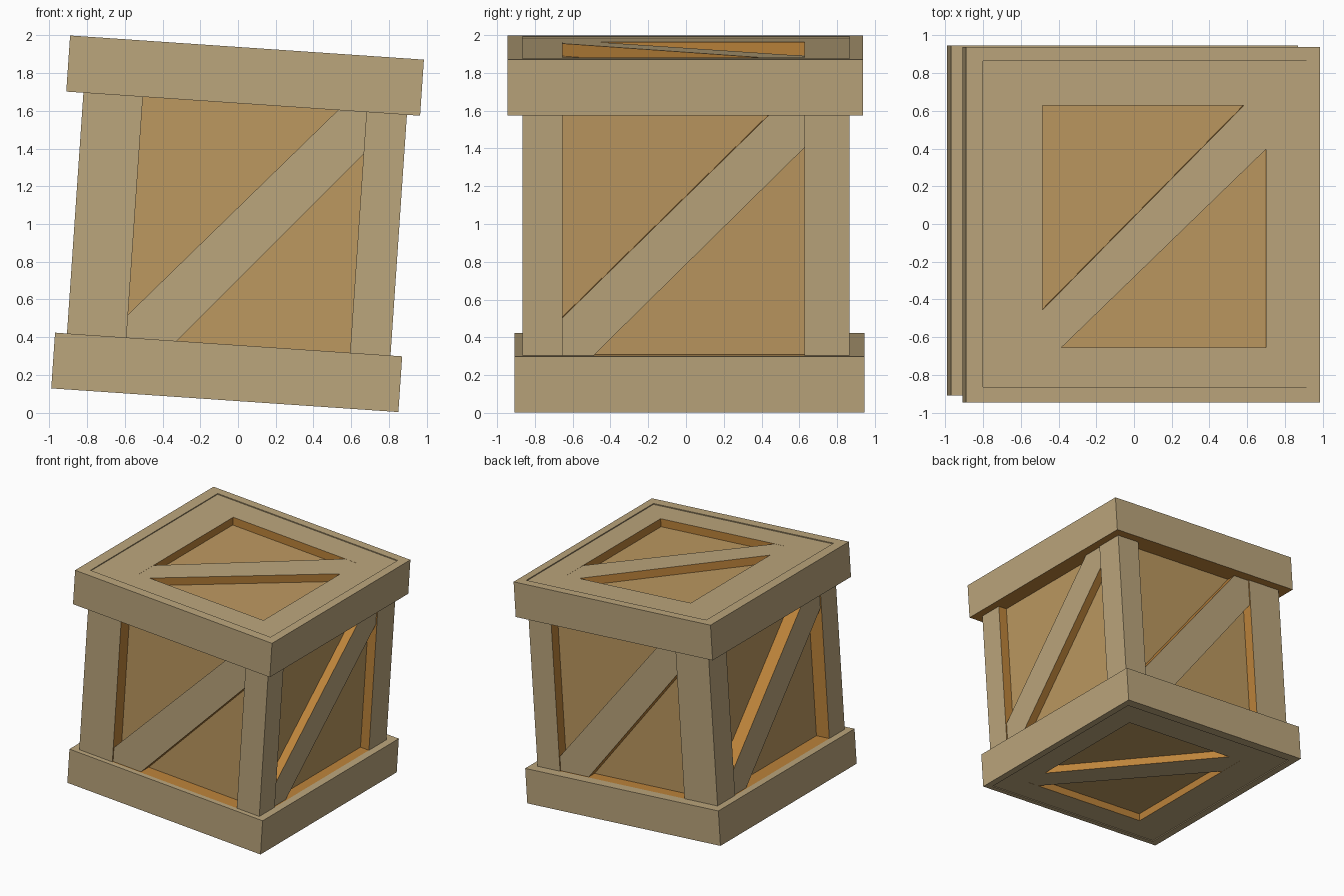
import bpy, bmesh, math
from mathutils import Matrix, Vector

if "Cube" in bpy.data.objects:
    bpy.data.objects.remove(bpy.data.objects["Cube"])

TILT = Matrix.Rotation(math.radians(3.9), 4, 'Y')   # whole crate leans to one side


def material(name, rgb):
    m = bpy.data.materials.new(name)
    m.diffuse_color = (*rgb, 1)
    m.use_nodes = True
    m.node_tree.nodes["Principled BSDF"].inputs["Base Color"].default_value = m.diffuse_color
    return m


MATS = [material("frame_tan", (0.50, 0.38, 0.203)),
        material("panel_gold", (0.505, 0.315, 0.117)),
        material("cut_orange", (0.51, 0.23, 0.043))]
TAN, GOLD, ORANGE = 0, 1, 2

# Outlines as (x0, x1, y0, y1)
BODY = (-0.933, 0.786, -0.865, 0.865)
OPEN = (-0.617, 0.571, -0.655, 0.627)
BASE = (-0.9965, 0.848, -0.908, 0.945)
LID = (-1.024, 0.856, -0.945, 0.938)
CORE = (-0.81, 0.705, -0.75, 0.775)
# Heights along the crate's own axis
BOT, BODY_BOT, SILL, HEAD, BODY_TOP, TOP = 0.061, 0.069, 0.357, 1.636, 1.926, 1.934
CORE_BOT, CORE_TOP = 0.132, 1.858


def finish(name, bm, rule):
    """Colour faces with rule(normal, centre), tilt, and make the object."""
    bmesh.ops.recalc_face_normals(bm, faces=bm.faces)
    bm.normal_update()
    for f in bm.faces:
        f.material_index = rule(f.normal, f.calc_center_median())
    bm.transform(TILT)
    me = bpy.data.meshes.new(name)
    bm.to_mesh(me)
    bm.free()
    for m in MATS:
        me.materials.append(m)
    bpy.context.collection.objects.link(bpy.data.objects.new(name, me))


def box(name, rect, z0, z1, rule):
    x0, x1, y0, y1 = rect
    bm = bmesh.new()
    bmesh.ops.create_cube(bm, size=1)
    for v in bm.verts:
        v.co = (x1 if v.co.x > 0 else x0, y1 if v.co.y > 0 else y0, z1 if v.co.z > 0 else z0)
    finish(name, bm, rule)


def ring(name, outer, inner, z0, z1, rule):
    """Rectangular frame with a rectangular hole."""
    bm = bmesh.new()

    def loop(r, z):
        x0, x1, y0, y1 = r
        return [bm.verts.new((x, y, z)) for x, y in ((x0, y0), (x1, y0), (x1, y1), (x0, y1))]

    loops = [loop(outer, z0), loop(outer, z1), loop(inner, z1), loop(inner, z0)]
    for k in range(4):
        a, b = loops[k], loops[(k + 1) % 4]
        for i in range(4):
            j = (i + 1) % 4
            bm.faces.new((a[i], a[j], b[j], b[i]))
    finish(name, bm, rule)


def inward(n, c):
    return n.x * (c.x + 0.07) + n.y * c.y < -0.1


# Recessed panels: one inner block
box("panels", CORE, CORE_BOT, CORE_TOP, lambda n, c: GOLD)

# Corner posts, orange on the sides facing the openings
for xname, xr in (("left", (BODY[0], OPEN[0])), ("right", (OPEN[1], BODY[1]))):
    for yname, yr in (("front", (BODY[2], OPEN[2])), ("back", (OPEN[3], BODY[3]))):
        box(f"{yname}_{xname}_post", (*xr, *yr), SILL, HEAD,
            lambda n, c: ORANGE if inward(n, c) else TAN)

# Top and bottom rails around the end openings
ring("top_rails", BODY, OPEN, HEAD, BODY_TOP,
     lambda n, c: ORANGE if n.z < -0.5 or inward(n, c) else TAN)
ring("bottom_rails", BODY, OPEN, BODY_BOT, SILL,
     lambda n, c: ORANGE if n.z > 0.5 or inward(n, c) else TAN)

# Wider bands wrapped around the rails
ring("lid_band", LID, BODY, HEAD, TOP, lambda n, c: ORANGE if n.z < -0.5 else TAN)
ring("base_band", BASE, BODY, BOT, SILL, lambda n, c: TAN)


def brace(name, right, up, s, t, depth, offs):
    """Diagonal board rising left to right across one opening."""
    S, T = Vector(right), Vector(up)
    N = S.cross(T)
    (s0, s1), (t0, t1), (b, l, tp, r) = s, t, offs
    pts = [(s0, t0), (s0 + b, t0), (s1, t1 - r), (s1, t1), (s1 - tp, t1), (s0, t0 + l)]
    bm = bmesh.new()
    lo, hi = [[bm.verts.new(S * p + T * q + N * d) for p, q in pts] for d in depth]
    bm.faces.new(hi)
    bm.faces.new(lo[::-1])
    for i in range(6):
        j = (i + 1) % 6
        bm.faces.new((lo[i], lo[j], hi[j], hi[i]))
    finish(name, bm, lambda n, c: TAN if n.dot(N) > 0.5 else ORANGE)


X, Y, Z = (1, 0, 0), (0, 1, 0), (0, 0, 1)
NX, NY = (-1, 0, 0), (0, -1, 0)
xs, ys, zs = OPEN[:2], OPEN[2:], (SILL, HEAD)
nxs, nys = (-xs[1], -xs[0]), (-ys[1], -ys[0])
wide, slim, flat = (0.267, 0.122, 0.151, 0.225), (0.165, 0.2, 0.185, 0.176), (0.1, 0.2, 0.12, 0.23)
brace("front_brace", X, Z, xs, zs, (0.74, 0.855), wide)
brace("back_brace", NX, Z, nxs, zs, (0.765, 0.855), wide)
brace("right_brace", Y, Z, ys, zs, (0.695, 0.776), slim)
brace("left_brace", NY, Z, nys, zs, (0.80, 0.923), slim)
brace("top_brace", X, Y, xs, ys, (CORE_TOP - 0.01, BODY_TOP - 0.001), flat)
brace("bottom_brace", NX, Y, nxs, ys, (-CORE_BOT - 0.01, -BODY_BOT - 0.001), flat)
